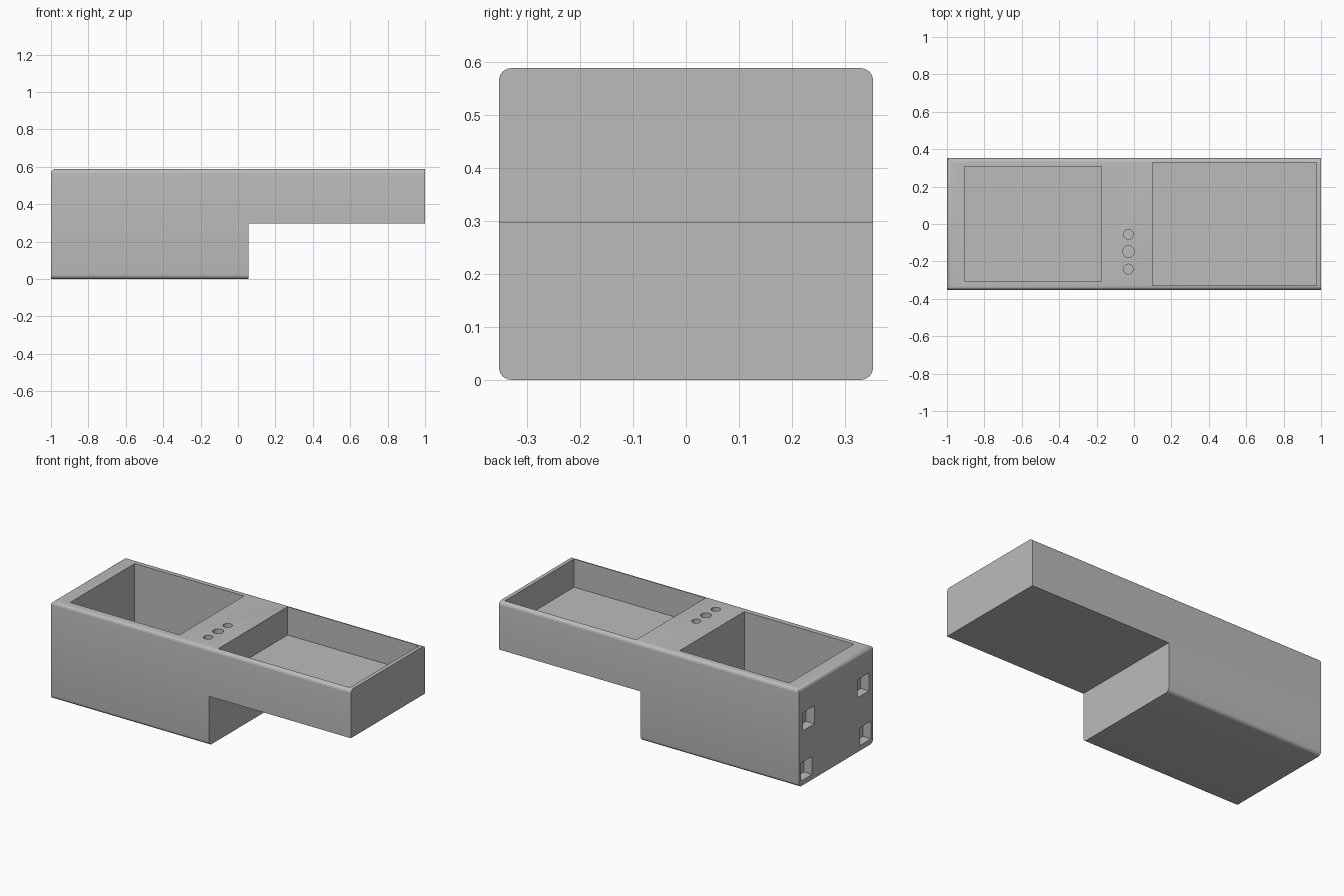
import bpy, bmesh

cube = bpy.data.objects.get("Cube")
if cube:
    bpy.data.objects.remove(cube)

HALF_Y, TOP, ARM_Z, STEP_X = 0.353, 0.588, 0.297, 0.055
RADIUS = 0.023

grey = bpy.data.materials.new("plain grey")
grey.use_nodes = True
colour = (0.5, 0.5, 0.5, 1)
grey.diffuse_color = colour
grey.node_tree.nodes["Principled BSDF"].inputs["Base Color"].default_value = colour


def add_object(name, bm):
    bmesh.ops.recalc_face_normals(bm, faces=bm.faces[:])
    mesh = bpy.data.meshes.new(name)
    bm.to_mesh(mesh)
    bm.free()
    mesh.materials.append(grey)
    obj = bpy.data.objects.new(name, mesh)
    bpy.context.collection.objects.link(obj)
    return obj


def box_cutter(name, low, high):
    bm = bmesh.new()
    bmesh.ops.create_cube(bm, size=1)
    for v in bm.verts:
        v.co = [high[i] if v.co[i] > 0 else low[i] for i in range(3)]
    return add_object(name, bm)


def round_cutter(name, x, y, radius, depth):
    bm = bmesh.new()
    bmesh.ops.create_cone(bm, cap_ends=True, segments=32, radius1=radius,
                          radius2=radius, depth=2 * depth)
    bmesh.ops.translate(bm, verts=bm.verts[:], vec=(x, y, TOP))
    return add_object(name, bm)


# Stepped body: deep block with a shallow arm, extruded front to back
bm = bmesh.new()
profile = [(-1, 0), (STEP_X, 0), (STEP_X, ARM_Z), (1, ARM_Z), (1, TOP), (-1, TOP)]
face = bm.faces.new([bm.verts.new((x, -HALF_Y, z)) for x, z in profile])
extruded = bmesh.ops.extrude_face_region(bm, geom=[face])["geom"]
bmesh.ops.translate(bm, vec=(0, 2 * HALF_Y, 0),
                    verts=[g for g in extruded if isinstance(g, bmesh.types.BMVert)])


# Round the long outer edges and the top edge of the deep end
def is_rounded(edge):
    a, b = (v.co for v in edge.verts)
    lengthwise = abs(a.x - b.x) > 0.1 and abs(a.z - ARM_Z) > 0.01
    end_top = a.x < -0.99 and b.x < -0.99 and min(a.z, b.z) > TOP - 0.01
    return lengthwise or end_top


bmesh.ops.recalc_face_normals(bm, faces=bm.faces[:])
bmesh.ops.bevel(bm, geom=[e for e in bm.edges if is_rounded(e)], offset=RADIUS,
                segments=6, profile=0.5, affect='EDGES')
body = add_object("stepped_tray_body", bm)

# Deep compartment and shallow tray
cutters = [
    box_cutter("deep_compartment_cutter", (-0.905, -0.305, 0.06), (-0.175, 0.308, 0.8)),
    box_cutter("shallow_tray_cutter", (0.1, -0.33, 0.418), (0.977, 0.33, 0.8)),
]

# Row of round holes between the compartments
for y, radius in ((-0.055, 0.026), (-0.147, 0.031), (-0.241, 0.026)):
    cutters.append(round_cutter("round_hole_cutter", -0.03, y, radius, 0.1))

# Four square sockets in the deep end
for side in (-1, 1):
    for y, z in ((0.26, 0.382), (0.281, 0.085)):
        cutters.append(box_cutter("square_socket_cutter",
                                  (-1.1, side * y - 0.054, z - 0.054),
                                  (-0.945, side * y + 0.054, z + 0.054)))

bpy.context.view_layer.objects.active = body
body.select_set(True)
for cutter in cutters:
    mod = body.modifiers.new("cut", 'BOOLEAN')
    mod.operation = 'DIFFERENCE'
    mod.solver = 'EXACT'
    mod.object = cutter
    bpy.ops.object.modifier_apply(modifier=mod.name)
    bpy.data.objects.remove(cutter)

for obj in bpy.context.selected_objects:
    obj.select_set(obj == body)
bpy.ops.object.shade_smooth_by_angle(angle=0.6)
